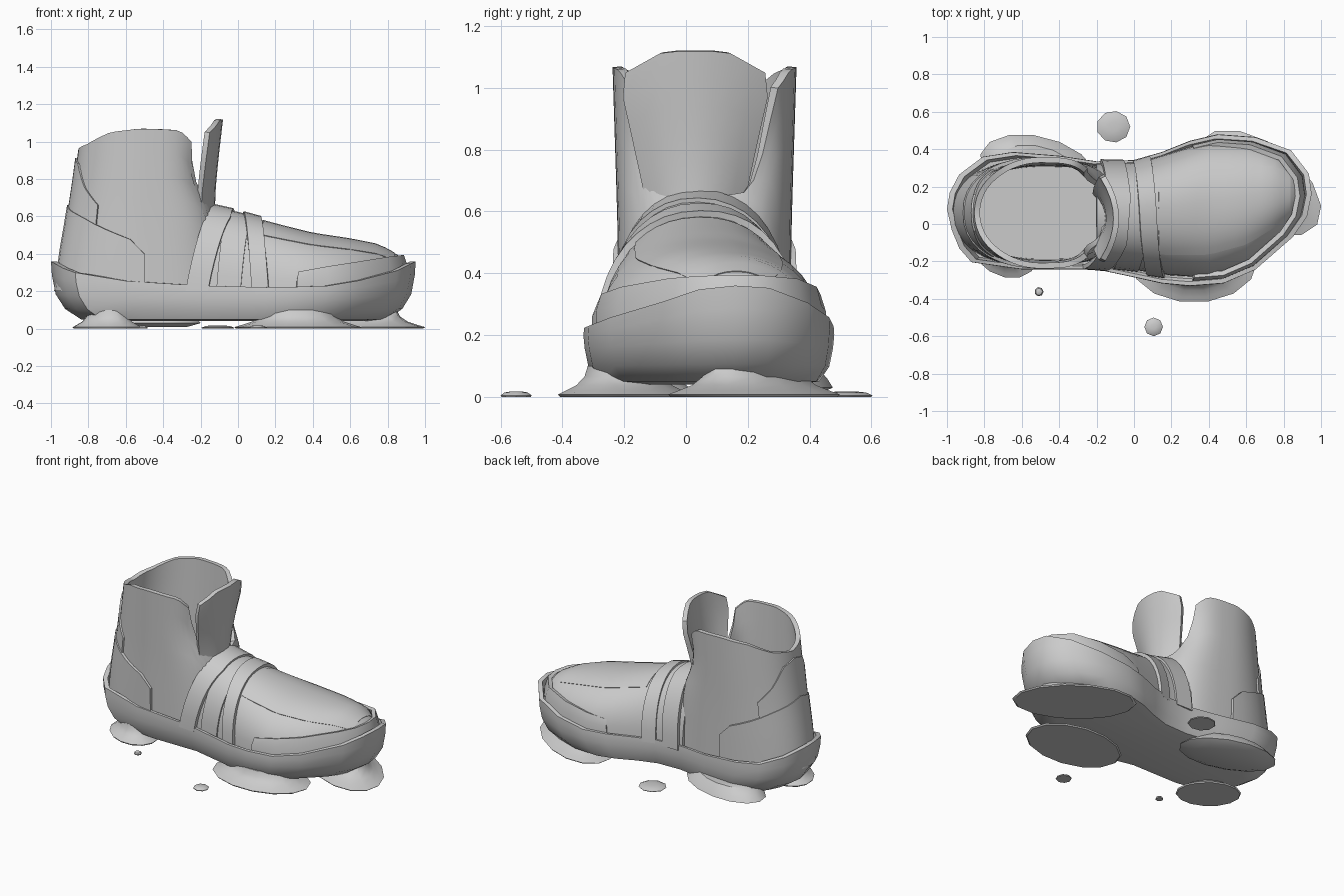
import bpy, bmesh
from math import sin, cos, pi, copysign

if "Cube" in bpy.data.objects:
    bpy.data.objects.remove(bpy.data.objects["Cube"])


def interp(x, pts):
    if x <= pts[0][0]:
        return pts[0][1]
    for (a, p), (b, q) in zip(pts, pts[1:]):
        if x <= b:
            return p + (q - p) * (x - a) / (b - a)
    return pts[-1][1]


def finish(name, bm, thick=0, angle=0.6):
    bmesh.ops.recalc_face_normals(bm, faces=bm.faces)
    me = bpy.data.meshes.new(name)
    bm.to_mesh(me)
    bm.free()
    ob = bpy.data.objects.new(name, me)
    bpy.context.collection.objects.link(ob)
    bpy.ops.object.select_all(action='DESELECT')
    ob.select_set(True)
    bpy.context.view_layer.objects.active = ob
    if thick:
        m = ob.modifiers.new("thickness", 'SOLIDIFY')
        m.thickness, m.offset = thick, 0
        bpy.ops.object.modifier_apply(modifier=m.name)
    bpy.ops.object.shade_smooth_by_angle(angle=angle)
    return ob


def loft(name, rows, closed=False, caps=False, thick=0, angle=0.6):
    bm = bmesh.new()
    vs = [[bm.verts.new(p) for p in r] for r in rows]
    n = len(rows[0])
    for a, b in zip(vs, vs[1:]):
        for i in range(n if closed else n - 1):
            j = (i + 1) % n
            bm.faces.new((a[i], a[j], b[j], b[i]))
    if caps:
        bm.faces.new(vs[0])
        bm.faces.new(vs[-1])
    return finish(name, bm, thick, angle)


def patch(name, f, nu, nv, thick):
    return loft(name, [[f(i / nu, j / nv) for i in range(nu + 1)] for j in range(nv + 1)], thick=thick)


# Sole: footprint outline, stacked rings with upturned heel and toe
outline = [(-1, .08), (-.975, -.03), (-.935, -.13), (-.87, -.205), (-.6, -.243), (-.2, -.243), (0, -.285),
           (.15, -.318), (.3, -.332), (.48, -.318), (.65, -.245), (.85, -.07), (.925, .04), (.95, .16),
           (.935, .27), (.84, .395), (.65, .465), (.45, .48), (.3, .445), (.15, .385), (0, .342),
           (-.2, .335), (-.4, .365), (-.65, .385), (-.81, .36), (-.935, .265), (-.985, .17)]
rim = [(-1, .36), (-.93, .32), (-.8, .275), (-.4, .235), (.2, .22), (.5, .23), (.8, .285), (.95, .36)]
mid_y = [(-1, .07), (0, .05), (.5, .08), (.95, .16)]


def sole_ring(sx, sy, z, k):
    out = []
    for x, y in outline:
        m = interp(x, mid_y)
        out.append((x * sx, m + (y - m) * sy, z + k * (interp(x, rim) - z)))
    return out


loft("sole", [sole_ring(.76, .7, .04, 0), sole_ring(.84, .88, .05, 0), sole_ring(.925, .96, .09, .06),
              sole_ring(.975, .99, .14, .2), sole_ring(.995, 1, .15, .65), sole_ring(1, .995, .15, 1),
              sole_ring(.97, .94, .15, 1), sole_ring(.95, .9, .2, 0)], closed=True, caps=True)

# Ankle shaft: angle a is measured from the heel, + towards +y
back_x = [(.2, -.95), (.4, -.925), (.6, -.89), (.8, -.86), (.95, -.84), (1.07, -.82)]
front_x = [(.2, -.07), (.6, -.13), (.75, -.195), (.85, -.22), (1, -.19)]
half_y = [(.2, .262), (.6, .268), (1.07, .283)]
collar = [(0, .955), (.5, .985), (1, 1.05), (1.5, 1.07), (2, 1.06), (2.3, 1.0), (2.44, .88), (2.57, .75),
          (2.72, .66), (pi, .64)]


def shaft(a, z, grow=0):
    c, s = cos(a), sin(a)
    p, q = (1, .92) if c > 0 else (.6, .75)
    xe = interp(z, back_x) - grow if c > 0 else interp(z, front_x)
    return (-.5 + (xe + .5) * abs(c) ** p,
            .06 + copysign((interp(z, half_y) + grow) * abs(s) ** q, s), z)


N = 52
angles = [2 * pi * i / N - pi for i in range(N)]
loft("ankle_shaft", [[shaft(a, .2 + (interp(abs(a), collar) - .2) * k / 7) for a in angles]
                     for k in range(8)], closed=True, thick=.03)


# Heel overlays that wrap the back of the shaft
def heel_overlay(name, reach, low, top, grow):
    def f(u, v):
        a = (2 * u - 1) * reach
        return shaft(a, low + (interp(abs(a) / reach, top) - low) * v, grow)
    patch(name, f, 18, 4, .03)


heel_overlay("heel_counter", 1.57, .2, [(0, .66), (.4, .6), (.9, .475), (1, .4)], .018)
heel_overlay("upper_heel_tab", .9, .45, [(0, .91), (.35, .88), (.65, .76), (1, .66)], .01)

# Vamp: arched cross-sections running towards the toe
left_y = [(-.25, -.21), (0, -.235), (.2, -.265), (.4, -.275), (.6, -.21), (.75, -.09), (.85, .02), (.9, .13)]
right_y = [(-.25, .315), (0, .31), (.2, .37), (.4, .43), (.6, .43), (.75, .395), (.85, .31), (.9, .19)]
top_z = [(-.2, .65), (0, .605), (.2, .55), (.4, .5), (.6, .47), (.75, .44), (.85, .385), (.9, .29)]


def vamp(x, t, grow=0):
    l, r, h = interp(x, left_y) - grow, interp(x, right_y) + grow, interp(x, top_z) + grow
    c, s = -cos(pi * t), sin(pi * t)
    return (x, (l + r) / 2 + (r - l) / 2 * copysign(abs(c) ** .9, c), .2 + (h - .2) * abs(s) ** .9)


stations = [-.2, -.1, 0, .1, .2, .3, .4, .5, .6, .68, .75, .8, .85, .88, .9]
loft("vamp", [[vamp(x, i / 20) for i in range(21)] for x in stations], thick=.02)
patch("vamp_panel", lambda u, v: vamp(.13 + .7 * v, .28 + .42 * u), 10, 14, .026)


# Crossing straps over the instep
def strap(name, centre, width, grow):
    patch(name, lambda u, v: vamp(interp(u, centre) + (v - .5) * width, u, grow), 20, 2, .026)


strap("rear_strap", [(0, -.22), (.35, -.1), (.6, -.08), (1, -.12)], .12, .02)
strap("middle_strap", [(0, -.05), (.4, .0), (1, .0)], .13, .006)
strap("front_strap", [(0, .12), (.4, .08), (1, .04)], .09, .018)

# Toe bumper standing inside the sole rim
toe = outline[8:19]
bump = [(.3, .3), (.45, .325), (.85, .38), (.95, .39)]
loft("toe_bumper", [[(.45 + (x - .45) * sx, .08 + (y - .08) * sy,
                      .2 + k * (interp(x, bump) - .2)) for x, y in toe]
                    for sx, sy, k in ((.92, .9, 0), (.9, .9, .6), (.85, .86, 1))], thick=.026)

# Tongue: flared, curved plate
tongue_w = [(0, .14), (.25, .165), (.85, .23), (1, .22)]
tongue_x = [(0, -.14), (.3, -.135), (.6, -.12), (1, -.095)]


def tongue(u, v):
    s = 2 * u - 1
    return (interp(v, tongue_x) - .07 * s * s, .03 + s * interp(v, tongue_w),
            .58 + v * (.54 - .07 * max(0, abs(s) - .45) / .55))


patch("tongue", tongue, 8, 6, .03)


# Melted puddles joining the sole, and loose drops on the ground
def puddle(name, x, y, rx, ry, rings, sides=14, shear=0):
    loft(name, [[(x + r * (rx * cos(2 * pi * i / sides) + shear * ry * sin(2 * pi * i / sides)),
                  y + ry * r * sin(2 * pi * i / sides), z)
                 for i in range(sides)] for r, z in rings], closed=True, caps=True)


melt = [(.97, 0), (1, .008), (.88, .02), (.72, .038), (.6, .065), (.55, .1)]
puddle("toe_puddle", .665, .22, .29, .285, melt, shear=-.6)
puddle("side_puddle", .32, -.2, .34, .22, melt)
puddle("heel_puddle", -.7, -.12, .18, .17, melt, shear=-.3)
puddle("inner_heel_puddle", -.51, .29, .3, .19, [(.75, .008), (1, .03), (.9, .06), (.7, .1)], shear=-.5)
drop = [(.95, 0), (1, .005), (.75, .014), (.3, .018)]
puddle("large_drop", -.11, .52, .09, .085, drop, 9)
puddle("medium_drop", .105, -.55, .05, .05, drop, 8)
puddle("small_drop", -.508, -.362, .025, .025, drop, 7)
